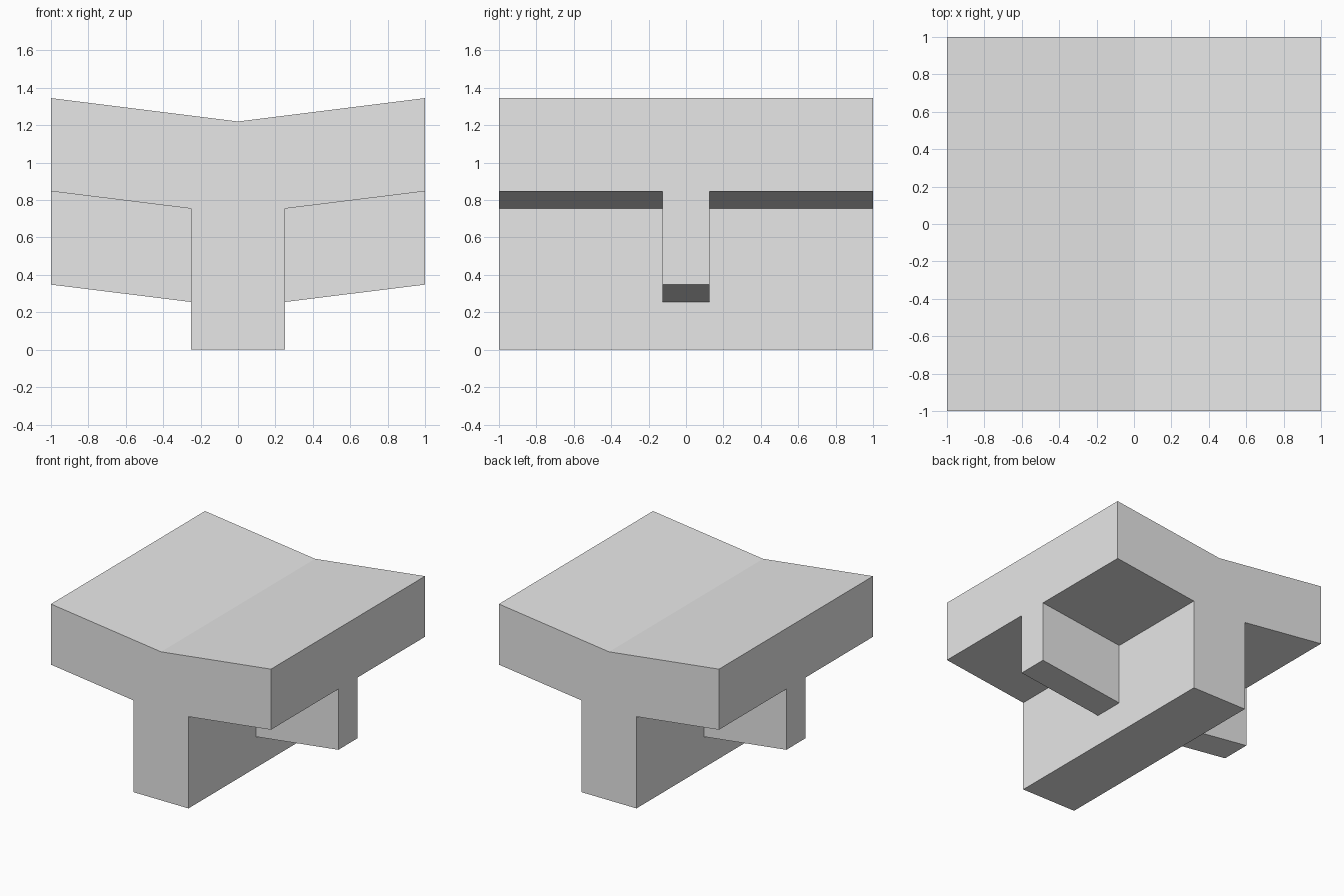
import bpy, bmesh, math

if "Cube" in bpy.data.objects:
    bpy.data.objects.remove(bpy.data.objects["Cube"])

grey = bpy.data.materials.new("plain_grey")
grey.diffuse_color = (0.8, 0.8, 0.8, 1)
grey.use_nodes = True
grey.node_tree.nodes["Principled BSDF"].inputs["Base Color"].default_value = grey.diffuse_color


def extrude_profile(name, half, depth):
    """Mirror a right-hand (x, z) half profile (first and last points at x=0 or not)
    and extrude it along y, centred."""
    left = [(-x, z) for x, z in reversed(half) if x > 0]
    bm = bmesh.new()
    face = bm.faces.new([bm.verts.new((x, -depth / 2, z)) for x, z in half + left])
    new = bmesh.ops.extrude_face_region(bm, geom=[face])["geom"]
    bmesh.ops.translate(bm, vec=(0, depth, 0),
                        verts=[v for v in new if isinstance(v, bmesh.types.BMVert)])
    bmesh.ops.recalc_face_normals(bm, faces=bm.faces[:])
    mesh = bpy.data.meshes.new(name)
    bm.to_mesh(mesh)
    bm.free()
    mesh.materials.append(grey)
    obj = bpy.data.objects.new(name, mesh)
    bpy.context.collection.objects.link(obj)
    return obj


# Winged top slab on a full-length centre stem
support = extrude_profile("winged_support", [
    (0.25, 0), (0.25, 0.754), (1, 0.847), (1, 1.345), (0, 1.22)], 2)

# Narrow cross brace under both wings; its top is buried in the slab
brace = extrude_profile("cross_brace", [
    (0, 0.224), (1, 0.348), (1, 1.0), (0, 0.876)], 0.25)

# Fuse into one solid
union = support.modifiers.new("fuse_brace", 'BOOLEAN')
union.operation = 'UNION'
union.solver = 'EXACT'
union.object = brace
bpy.context.view_layer.objects.active = support
support.select_set(True)
bpy.ops.object.modifier_apply(modifier=union.name)
bpy.data.objects.remove(brace)

# Merge coplanar leftovers so the end faces are clean
bm = bmesh.new()
bm.from_mesh(support.data)
bmesh.ops.remove_doubles(bm, verts=bm.verts[:], dist=1e-5)
bmesh.ops.dissolve_limit(bm, angle_limit=math.radians(1),
                         verts=bm.verts[:], edges=bm.edges[:])
bm.to_mesh(support.data)
bm.free()
